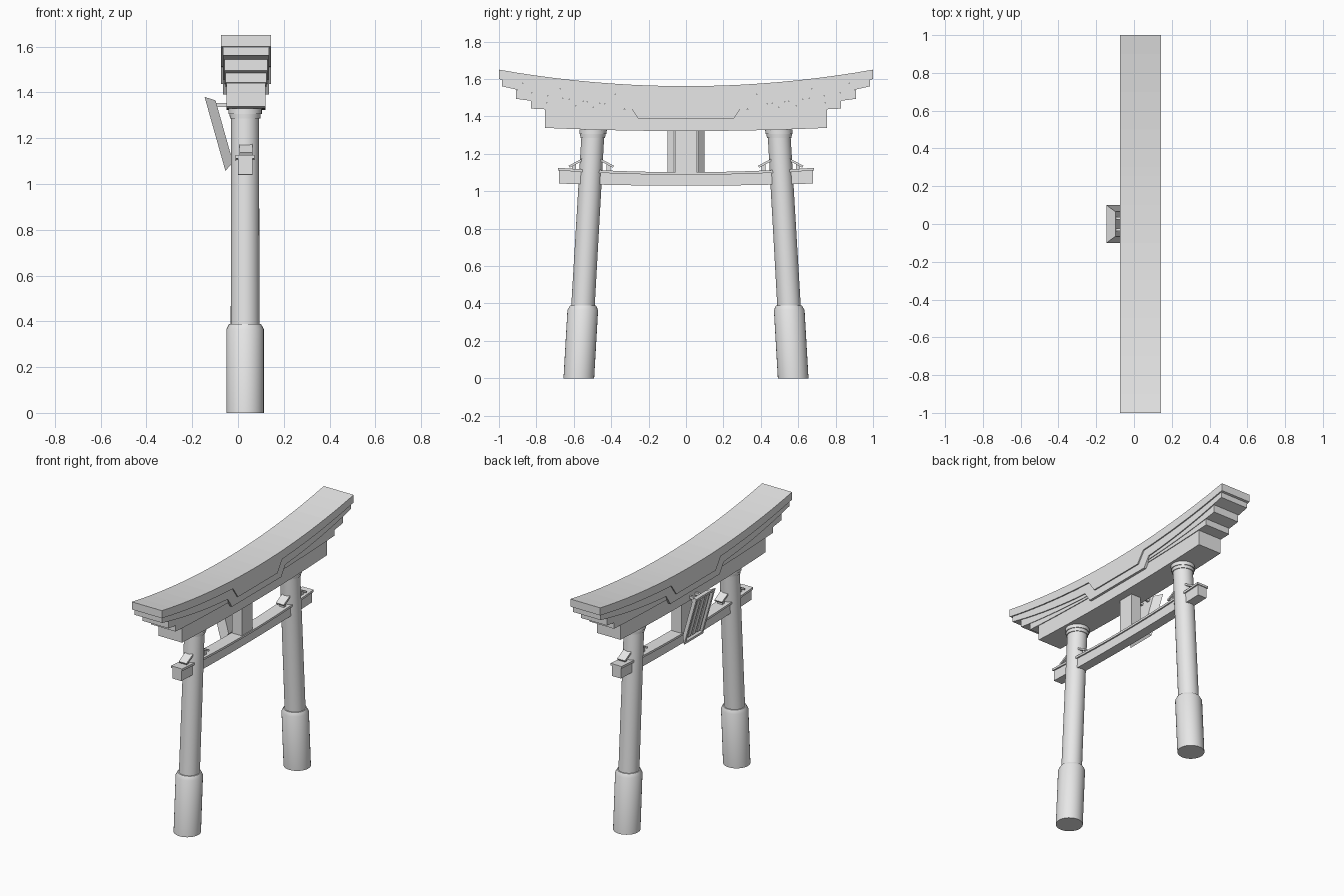
import bpy, bmesh, math
from mathutils import Matrix, Vector

if "Cube" in bpy.data.objects:
    bpy.data.objects.remove(bpy.data.objects["Cube"])

stone = bpy.data.materials.new("pale grey")
stone.use_nodes = True
GREY = (0.8, 0.8, 0.8, 1)
stone.diffuse_color = GREY
stone.node_tree.nodes["Principled BSDF"].inputs["Base Color"].default_value = GREY

ROOF_X, POST_X = 0.035, 0.031


def finish(bm, name, smooth=False):
    bmesh.ops.recalc_face_normals(bm, faces=bm.faces)
    mesh = bpy.data.meshes.new(name)
    bm.to_mesh(mesh)
    bm.free()
    mesh.materials.append(stone)
    obj = bpy.data.objects.new(name, mesh)
    bpy.context.collection.objects.link(obj)
    if smooth:
        bpy.ops.object.select_all(action='DESELECT')
        obj.select_set(True)
        bpy.context.view_layer.objects.active = obj
        bpy.ops.object.shade_smooth_by_angle(angle=math.radians(30))
    return obj


def loft(name, rings, smooth=False):
    """Skin a list of equal-length point rings and cap both ends."""
    bm = bmesh.new()
    loops = [[bm.verts.new(p) for p in ring] for ring in rings]
    n = len(loops[0])
    for a, b in zip(loops, loops[1:]):
        for i in range(n):
            j = (i + 1) % n
            bm.faces.new((a[i], a[j], b[j], b[i]))
    bm.faces.new(loops[0])
    bm.faces.new(loops[-1])
    return finish(bm, name, smooth)


def bow(centre, rise):
    return lambda y: centre + rise * y * y


def notched(curve, flat, inner, outer):
    """Curve that drops to a flat level around the middle."""
    def z(y):
        t = min(1, max(0, (abs(y) - inner) / (outer - inner)))
        return flat + (curve(y) - flat) * t
    return z


def beam(name, half_len, half_w, cx, bottom, top, bends=()):
    ys = {round(half_len * i / 10, 4) for i in range(-10, 11)}
    ys |= {s * b for b in bends for s in (-1, 1)}
    l, r = cx - half_w, cx + half_w
    loft(name, [[(l, y, bottom(y)), (r, y, bottom(y)), (r, y, top(y)), (l, y, top(y))]
                for y in sorted(ys)])


def box(name, size, matrix):
    bm = bmesh.new()
    bmesh.ops.create_cube(bm, size=1, matrix=matrix @ Matrix.Diagonal((*size, 1)))
    return finish(bm, name)


# Stepped, curved roof: each lower layer is shorter and narrower
cap_low = bow(1.505, 0.095)
eave_low = bow(1.445, 0.12)
step_low = bow(1.43, 0.078)
lower_low = bow(1.42, 0.032)
beam("roof_cap", 1.0, 0.109, ROOF_X, notched(cap_low, 1.437, 0.205, 0.257),
     bow(1.562, 0.088), (0.205, 0.257))
beam("roof_eave", 0.985, 0.101, ROOF_X, notched(eave_low, 1.39, 0.257, 0.3),
     cap_low, (0.257, 0.3))
beam("roof_upper_step", 0.91, 0.094, ROOF_X, step_low, eave_low)
beam("roof_lower_step", 0.83, 0.090, ROOF_X, lower_low, step_low)
beam("lintel", 0.755, 0.085, ROOF_X, bow(1.322, 0.03), lower_low)

# Tie beam with its thin top plate
tie_top = bow(1.088, 0.05)
beam("tie_beam", 0.68, 0.032, POST_X, bow(1.03, 0.025), tie_top)
beam("tie_beam_plate", 0.685, 0.041, POST_X, tie_top, bow(1.102, 0.05))


def leg_y(z):
    return 0.573 - 0.0577 * z


def turned(name, side, profile):
    """Round part that follows the inward lean of the leg."""
    rings = []
    for z, r in profile:
        rings.append([(POST_X + r * math.cos(a), side * leg_y(z) + r * math.sin(a), z)
                      for a in (math.tau * i / 32 for i in range(32))])
    loft(name, rings, True)


# Legs, sleeves, capitals and wedges on both sides
for side, word in ((1, "back"), (-1, "front")):
    turned(word + "_leg", side, [(0.3, 0.063), (1.3, 0.061)])
    turned(word + "_leg_sleeve", side, [(0, 0.082), (0.365, 0.082), (0.388, 0.07)])
    turned(word + "_capital", side,
           [(1.285, 0.066), (1.305, 0.068), (1.305, 0.073), (1.33, 0.073)])
    for out, place in ((1, "outer"), (-1, "inner")):
        y = side * (leg_y(1.15) + out * 0.083)
        tilt = Matrix.Rotation(-side * out * math.radians(28), 4, 'X')
        box(f"{word}_{place}_wedge", (0.056, 0.08, 0.012),
            Matrix.Translation((POST_X + 0.004, y, 1.15)) @ tilt)
        box(f"{word}_{place}_wedge_block", (0.036, 0.022, 0.036),
            Matrix.Translation((POST_X + 0.004, y + side * out * 0.01, 1.126)))

# Short strut between tie beam and lintel
box("centre_strut", (0.07, 0.11, 0.24), Matrix.Translation((POST_X, 0, 1.21)))

# Tilted plaque: local x = width, y = height, z = outward
up = Vector((-0.091, 0, 0.323)).normalized()
side_axis = Vector((0, -1, 0))
out_axis = side_axis.cross(up)
plaque = Matrix((side_axis, up, out_axis)).transposed().to_4x4()
plaque.translation = (-0.1005, 0, 1.2185)


def rect(w, h, z):
    return [plaque @ Vector((sx * w, sy * h, z))
            for sx, sy in ((-1, -1), (1, -1), (1, 1), (-1, 1))]


# Flared frame with a recessed face
loft("plaque_frame", [rect(0.065, 0.14, -0.042), rect(0.1, 0.168, 0),
                      rect(0.084, 0.15, 0), rect(0.074, 0.14, -0.018)])
for i in (-1, 0, 1):
    box("plaque_slat", (0.034, 0.27, 0.012),
        plaque @ Matrix.Translation((i * 0.047, 0, -0.014)))

# Pegs holding the plaque to the lintel
for y in (-0.03, 0.03):
    box("plaque_peg", (0.07, 0.014, 0.018), Matrix.Translation((-0.07, y, 1.345)))
